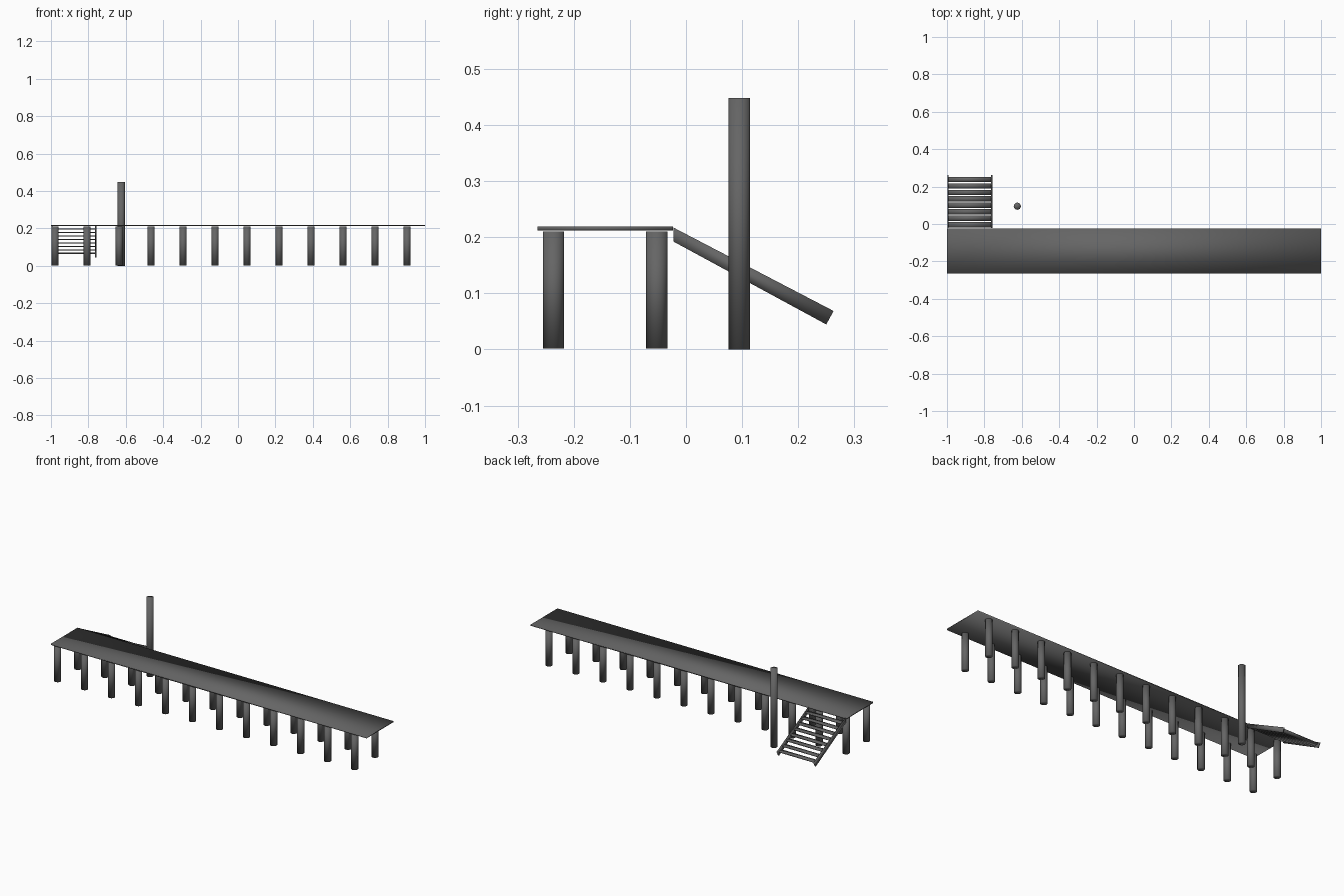
import bpy, bmesh

if "Cube" in bpy.data.objects:
    bpy.data.objects.remove(bpy.data.objects["Cube"])

# Dark weathered timber
timber = bpy.data.materials.new("dark_timber")
timber.diffuse_color = (0.13, 0.13, 0.13, 1)
timber.use_nodes = True
timber.node_tree.nodes["Principled BSDF"].inputs["Base Color"].default_value = timber.diffuse_color


def finish(ob, name):
    """Name, colour and softly shade a part."""
    ob.name = name
    ob.data.materials.append(timber)
    ob.data.polygons.foreach_set("use_smooth", [True] * len(ob.data.polygons))


def box(name, x, y, z):
    """Box from (min, max) ranges."""
    bpy.ops.mesh.primitive_cube_add(size=1, location=[sum(r) / 2 for r in (x, y, z)])
    ob = bpy.context.object
    ob.scale = [r[1] - r[0] for r in (x, y, z)]
    bpy.ops.object.transform_apply(location=False, rotation=False, scale=True)
    finish(ob, name)


def post(name, x, y, bottom, top, radius=0.019):
    bpy.ops.mesh.primitive_cylinder_add(vertices=24, radius=radius, depth=top - bottom,
                                        location=(x, y, (bottom + top) / 2))
    finish(bpy.context.object, name)


def side_profile(name, pts, x, thickness):
    """Extrude a y-z outline along x."""
    bm = bmesh.new()
    face = bm.faces.new([bm.verts.new((x - thickness / 2, y, z)) for y, z in pts])
    ext = bmesh.ops.extrude_face_region(bm, geom=[face])
    verts = [v for v in ext["geom"] if isinstance(v, bmesh.types.BMVert)]
    bmesh.ops.translate(bm, verts=verts, vec=(thickness, 0, 0))
    bmesh.ops.recalc_face_normals(bm, faces=bm.faces)
    mesh = bpy.data.meshes.new(name)
    bm.to_mesh(mesh)
    bm.free()
    ob = bpy.data.objects.new(name, mesh)
    bpy.context.collection.objects.link(ob)
    finish(ob, name)


# Deck
box("deck", (-1, 1), (-0.265, -0.023), (0.212, 0.219))

# Two rows of supporting piles
for i in range(12):
    x = -0.978 + i * 0.1711
    post("front_pile", x, -0.236, 0.002, 0.21)
    post("back_pile", x, -0.052, 0.002, 0.21)

# Tall mooring post
post("mooring_post", -0.624, 0.095, 0, 0.448)

# Gangway stringers
outline = [(-0.022, 0.217), (-0.022, 0.192), (0.25, 0.0445), (0.263, 0.0685)]
for x in (-0.994, -0.761):
    side_profile("stair_stringer", outline, x, 0.007)

# Treads, level between the stringers
for i in range(8):
    y = 0.238 - i * 0.0345
    z = 0.067 + i * 0.0345 * 0.535
    box("stair_tread", (-0.994, -0.761), (y - 0.014, y + 0.014), (z - 0.003, z + 0.003))
